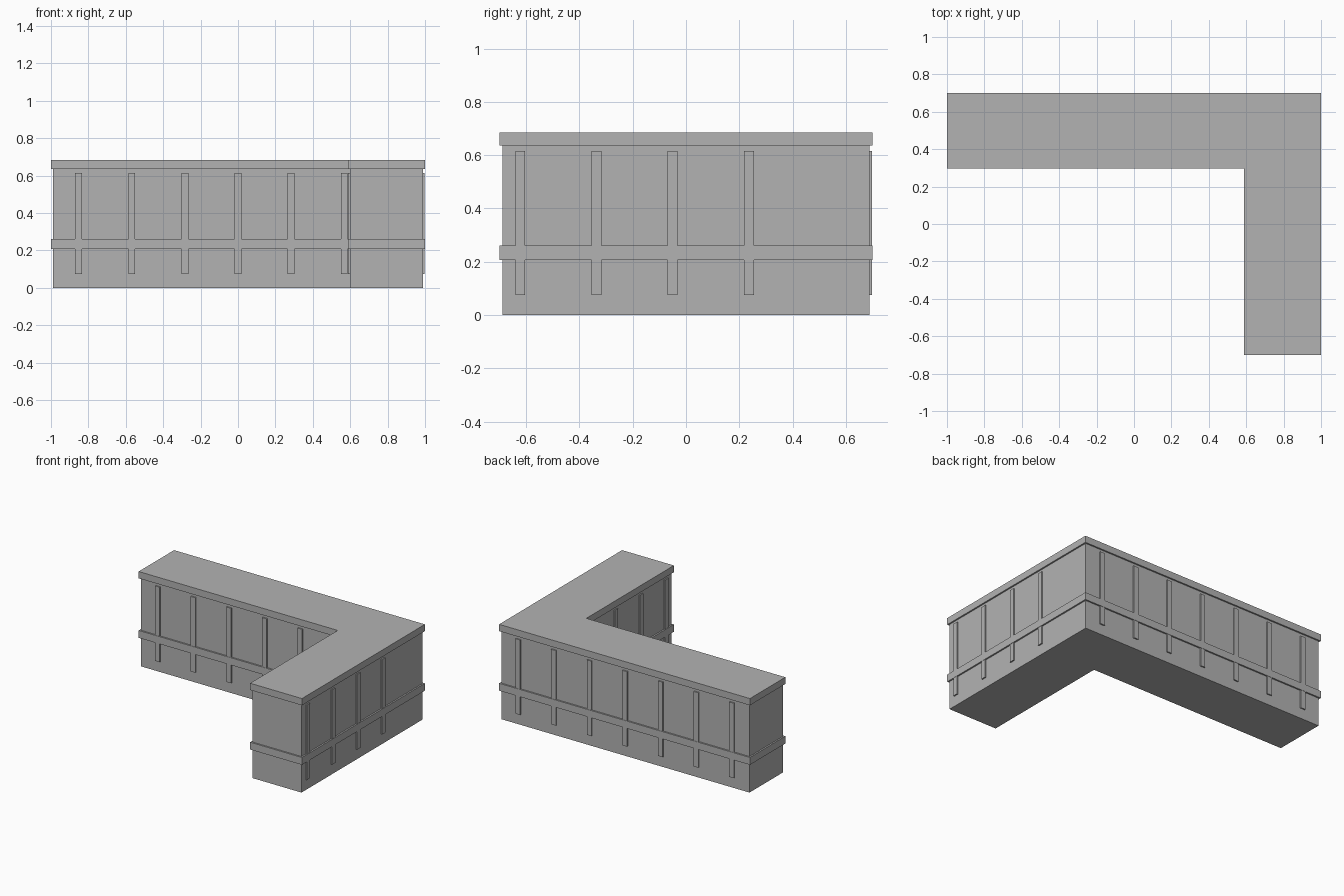
import bpy, bmesh

if "Cube" in bpy.data.objects:
    bpy.data.objects.remove(bpy.data.objects["Cube"])

grey = bpy.data.materials.new("plain grey")
grey.diffuse_color = (0.45, 0.45, 0.45, 1)
grey.use_nodes = True
grey.node_tree.nodes["Principled BSDF"].inputs["Base Color"].default_value = grey.diffuse_color


def finish(name, bm):
    bmesh.ops.recalc_face_normals(bm, faces=bm.faces)
    mesh = bpy.data.meshes.new(name)
    bm.to_mesh(mesh)
    bm.free()
    mesh.materials.append(grey)
    obj = bpy.data.objects.new(name, mesh)
    bpy.context.collection.objects.link(obj)
    return obj


def l_prism(name, inset, z0, z1):
    """L-shaped slab, drawn in from the outer footprint by inset."""
    i = inset
    outline = [(-1 + i, 0.70 - i), (-1 + i, 0.297 + i), (0.587 + i, 0.297 + i),
               (0.587 + i, -0.70 + i), (1 - i, -0.70 + i), (1 - i, 0.70 - i)]
    bm = bmesh.new()
    face = bm.faces.new([bm.verts.new((x, y, z0)) for x, y in outline])
    top = bmesh.ops.extrude_face_region(bm, geom=[face])["geom"]
    bmesh.ops.translate(bm, vec=(0, 0, z1 - z0),
                        verts=[v for v in top if isinstance(v, bmesh.types.BMVert)])
    return finish(name, bm)


def box(name, x0, x1, y0, y1, z0, z1):
    bm = bmesh.new()
    bmesh.ops.create_cube(bm, size=1)
    for v in bm.verts:
        v.co = (x1 if v.co.x > 0 else x0, y1 if v.co.y > 0 else y0, z1 if v.co.z > 0 else z0)
    return finish(name, bm)


# Main counter body, raised middle band and overhanging top
l_prism("counter_body", 0.011, 0, 0.64)
l_prism("middle_band", 0, 0.207, 0.26)
l_prism("counter_top", 0, 0.636, 0.685)

HALF, Z0, Z1 = 0.0185, 0.075, 0.615

# Vertical battens on the long arm: seven behind, six on the inner side
for n in range(7):
    x = -0.852 + 0.284 * n
    box(f"back_batten_{n + 1}", x - HALF, x + HALF, 0.67, 0.698, Z0, Z1)
    if n < 6:
        box(f"inner_long_batten_{n + 1}", x - HALF, x + HALF, 0.299, 0.33, Z0, Z1)

# Vertical battens on the short arm, outer and inner sides
for n in range(4):
    y = -0.622 + 0.286 * n
    box(f"right_batten_{n + 1}", 0.97, 0.998, y - HALF, y + HALF, Z0, Z1)
    box(f"inner_short_batten_{n + 1}", 0.589, 0.62, y - HALF, y + HALF, Z0, Z1)
